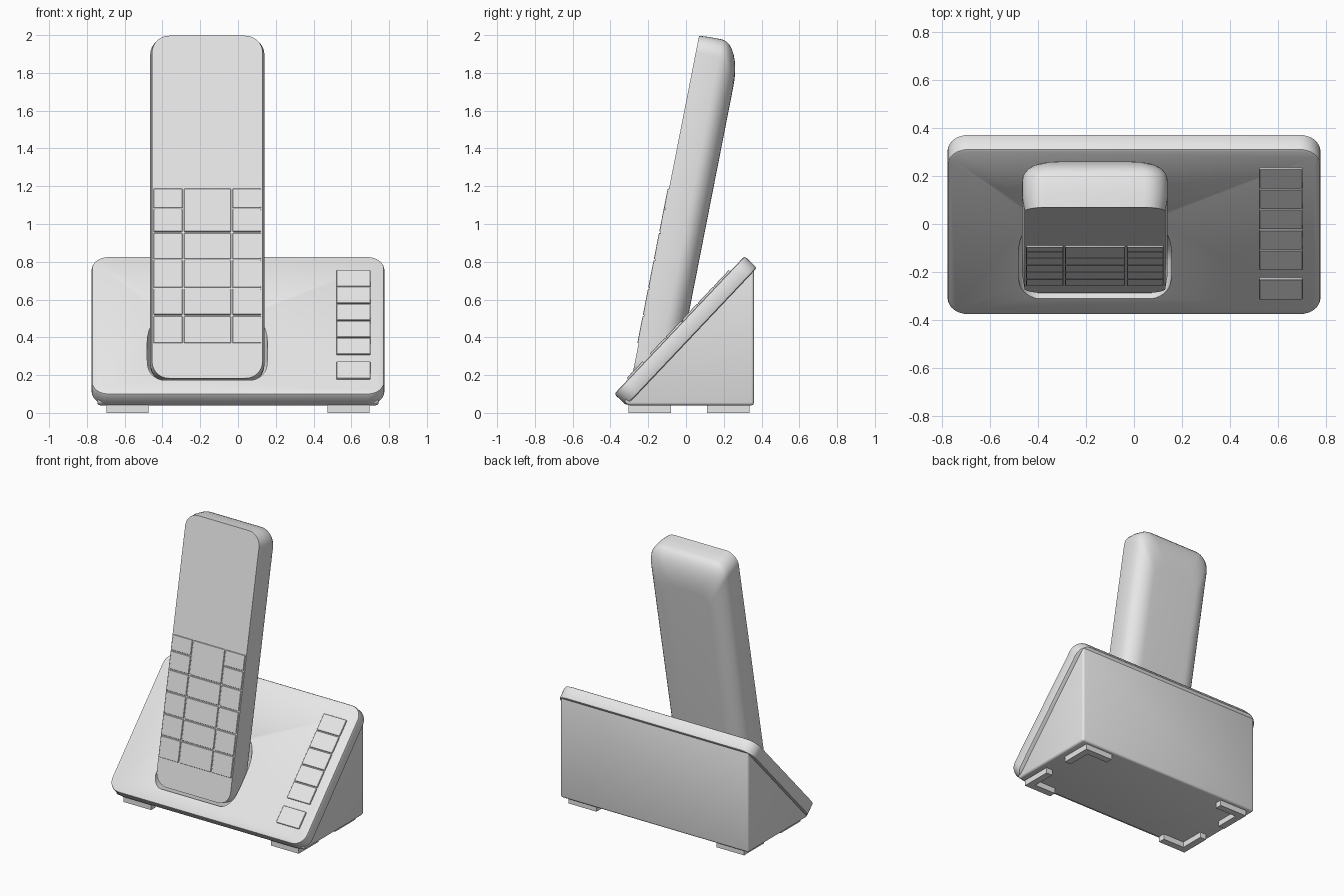
import bpy, bmesh
from math import sin, cos, pi, radians
from mathutils import Matrix, Vector

scene = bpy.context.scene
if "Cube" in scene.objects:
    bpy.data.objects.remove(scene.objects["Cube"], do_unlink=True)

GREY = bpy.data.materials.new("light_grey")
GREY.use_nodes = True
GREY.diffuse_color = (0.8, 0.8, 0.8, 1)
GREY.node_tree.nodes["Principled BSDF"].inputs["Base Color"].default_value = (0.8, 0.8, 0.8, 1)


def make(name, bm, matrix=None):
    """Turn a bmesh into a linked object."""
    if matrix:
        bm.transform(matrix)
    bmesh.ops.recalc_face_normals(bm, faces=bm.faces)
    mesh = bpy.data.meshes.new(name)
    bm.to_mesh(mesh)
    bm.free()
    mesh.materials.append(GREY)
    obj = bpy.data.objects.new(name, mesh)
    scene.collection.objects.link(obj)
    return obj


def loft(name, rings, matrix, steps=8):
    """Skin rounded rectangles given as (half width, half length, radius, height)."""
    bm = bmesh.new()
    loops = []
    for hw, hl, r, z in rings:
        loop = []
        for k, (sx, sy) in enumerate(((1, 1), (-1, 1), (-1, -1), (1, -1))):
            for i in range(steps + 1):
                a = (k + i / steps) * pi / 2
                loop.append(bm.verts.new((sx * (hw - r) + r * cos(a),
                                          sy * (hl - r) + r * sin(a), z)))
        loops.append(loop)
    for a, b in zip(loops, loops[1:]):
        for i in range(len(a)):
            j = (i + 1) % len(a)
            bm.faces.new((a[i], a[j], b[j], b[i]))
    bm.faces.new(loops[0])
    bm.faces.new(loops[-1])
    return make(name, bm, matrix)


def prism(name, points, vector):
    """Extrude a flat outline along a vector."""
    bm = bmesh.new()
    face = bm.faces.new([bm.verts.new(p) for p in points])
    out = bmesh.ops.extrude_face_region(bm, geom=[face])
    verts = [v for v in out["geom"] if isinstance(v, bmesh.types.BMVert)]
    bmesh.ops.translate(bm, verts=verts, vec=Vector(vector))
    return make(name, bm)


def plane(x, y, z, angle):
    """Frame whose local z points out of a surface tilted by angle."""
    return Matrix.Translation((x, y, z)) @ Matrix.Rotation(angle, 4, 'X')


def key(name, frame, x0, x1, z0, z1, angle, zc, xc=0.0, gap=0.004, high=0.007):
    """Low key with a softened rim, placed by its world x and z limits."""
    v0, v1 = (z0 - zc) / sin(angle), (z1 - zc) / sin(angle)
    hw, hl = (x1 - x0) / 2 - gap, (v1 - v0) / 2 - gap
    at = frame @ Matrix.Translation(((x0 + x1) / 2 - xc, (v0 + v1) / 2, 0))
    loft(name, [(hw, hl, 0.004, -0.01), (hw, hl, 0.004, high - 0.002),
                (hw - 0.002, hl - 0.002, 0.003, high)], at, 2)


# Tilted top plate
PLATE_A = radians(46.6)
PLATE_Z = 0.465
plate_frame = plane(0, -0.035, PLATE_Z, PLATE_A)
W, L, B = 0.775, 0.502, 0.012
plate_rings = [(W - B, L - B, 0.08, 0), (W - B * 0.3, L - B * 0.3, 0.085, -B * 0.3),
               (W, L, 0.09, -B), (W, L, 0.09, -0.09 + B),
               (W - B * 0.3, L - B * 0.3, 0.085, -0.09 + B * 0.3),
               (W - B, L - B, 0.08, -0.09)]
plate = loft("base_plate", plate_rings, plate_frame)

# Wedge body under the plate
side = [(-0.31, 0.04), (0.36, 0.04), (0.36, 0.765), (-0.33, 0.065)]
wedge = prism("base_wedge", [(-0.745, y, z) for y, z in side], (1.49, 0, 0))
bevel = wedge.modifiers.new("soft_edges", 'BEVEL')
bevel.width = 0.015
bevel.segments = 3

# Handset body, with straight sides in front and a rounded back
HAND_A = radians(78.88)
HAND_X, HAND_Z = -0.1625, 1.09
hand_frame = plane(HAND_X, -0.109, HAND_Z, HAND_A)


def hand_rings(grow, front):
    hw, hl = 0.3025 + grow, 0.928 + grow
    rings = [(hw - 0.010, hl - 0.004, 0.09, front), (hw, hl, 0.095, -0.06)]
    for i in range(9):
        t = i / 8 * pi / 2
        c = 1 - cos(t)
        rings.append((hw - 0.12 * c, hl - 0.23 * c, 0.1,
                      -0.125 - (0.105 + grow) * sin(t)))
    return rings


loft("handset", hand_rings(0, 0), hand_frame)

# Pocket cut into the base for the handset
cutter = loft("pocket_cutter", hand_rings(0.016, 0.02), hand_frame)
cutter.hide_render = True
for part in (plate, wedge):
    cut = part.modifiers.new("pocket", 'BOOLEAN')
    cut.operation = 'DIFFERENCE'
    cut.solver = 'EXACT'
    cut.object = cutter
deps = bpy.context.evaluated_depsgraph_get()
baked = [bpy.data.meshes.new_from_object(p.evaluated_get(deps)) for p in (plate, wedge)]
for part, mesh in zip((plate, wedge), baked):
    part.modifiers.clear()
    part.data = mesh
bpy.data.objects.remove(cutter, do_unlink=True)

# Handset keypad: two side columns, and a wide middle one under a large key
rows = [1.19, 1.08, 0.955, 0.81, 0.66, 0.515, 0.365]
columns = {"right": (-0.452, -0.29), "middle": (-0.29, -0.033), "left": (-0.033, 0.127)}
for column, (x0, x1) in columns.items():
    tops = [rows[0]] + rows[2:] if column == "middle" else rows
    for n, (z1, z0) in enumerate(zip(tops, tops[1:]), 1):
        key(f"{column}_key_{n}", hand_frame, x0, x1, z0, z1, HAND_A, HAND_Z, HAND_X)

# Base buttons: a column of five and a separate one below
levels = [0.752 - 0.0895 * i for i in range(6)]
spans = list(zip(levels[1:], levels)) + [(0.175, 0.268)]
for n, (z0, z1) in enumerate(spans, 1):
    key(f"base_button_{n}", plate_frame, 0.518, 0.704, z0, z1, PLATE_A, PLATE_Z,
        gap=0.003, high=0.01)

# L-shaped feet at the four corners
ell = [(0, 0), (0.22, 0), (0.22, 0.05), (0.05, 0.05), (0.05, 0.225), (0, 0.225)]
for sx, xname in ((1, "left"), (-1, "right")):
    for sy, yname in ((1, "back"), (-1, "front")):
        outline = [(sx * (0.695 - x), 0.015 + sy * (0.32 - y), 0) for x, y in ell]
        prism(f"{yname}_{xname}_foot", outline, (0, 0, 0.045))

# Smooth shading with crisp edges
bpy.ops.object.select_all(action='DESELECT')
for obj in scene.collection.objects:
    if obj.type == 'MESH':
        obj.select_set(True)
        bpy.context.view_layer.objects.active = obj
bpy.ops.object.shade_smooth_by_angle(angle=radians(35))
